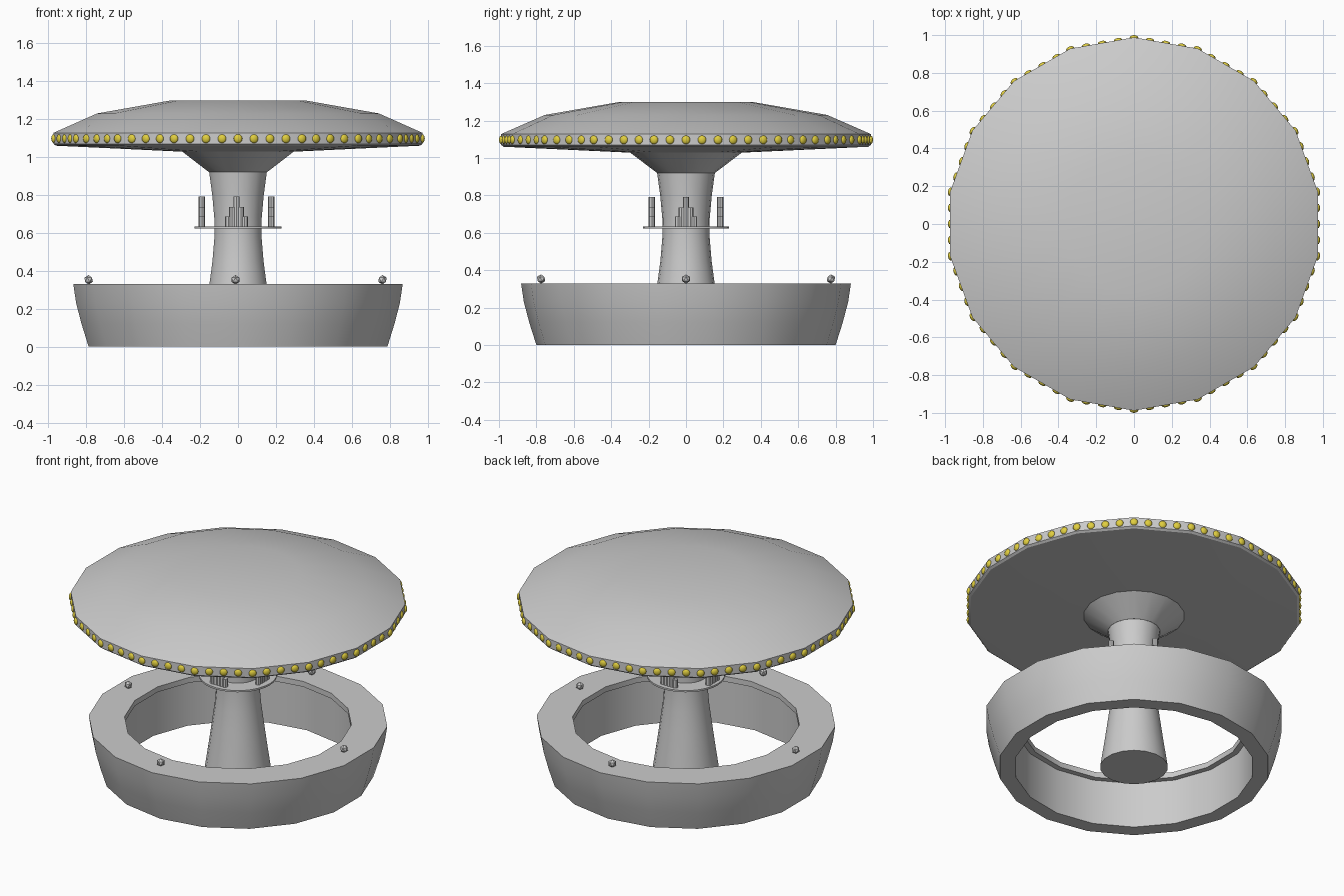
import bpy, bmesh, math
from mathutils import Matrix, Vector

if "Cube" in bpy.data.objects:
    bpy.data.objects.remove(bpy.data.objects["Cube"])

SIDES = 18


def finish(name, bm, smooth=35, mat=None):
    bmesh.ops.recalc_face_normals(bm, faces=bm.faces)
    mesh = bpy.data.meshes.new(name)
    bm.to_mesh(mesh)
    bm.free()
    obj = bpy.data.objects.new(name, mesh)
    bpy.context.collection.objects.link(obj)
    if mat:
        mesh.materials.append(mat)
    if smooth:
        bpy.ops.object.select_all(action='DESELECT')
        obj.select_set(True)
        bpy.context.view_layer.objects.active = obj
        bpy.ops.object.shade_smooth_by_angle(angle=math.radians(smooth))
    return obj


def lathe(name, profile, sides=SIDES, closed=False, smooth=35):
    """Revolve (radius, z) points around z, with a corner on the y axis."""
    bm = bmesh.new()
    rings = []
    for r, z in profile:
        rings.append([bm.verts.new((r * math.sin(math.tau * i / sides),
                                    r * math.cos(math.tau * i / sides), z))
                      for i in range(sides)])
    pairs = list(zip(rings, rings[1:]))
    if closed:
        pairs.append((rings[-1], rings[0]))
    for a, b in pairs:
        for i in range(sides):
            j = (i + 1) % sides
            bm.faces.new((a[i], a[j], b[j], b[i]))
    if not closed:
        bm.faces.new(rings[0])
        bm.faces.new(rings[-1])
    return finish(name, bm, smooth)


# Ring counter with an overhanging inner lip
lathe("counter", [(0.80, 0), (0.838, 0.12), (0.867, 0.23), (0.882, 0.33),
                  (0.67, 0.33), (0.67, 0.295), (0.705, 0.295), (0.705, 0)],
      closed=True, smooth=30)

# Central column, waisted in the middle
lathe("column", [(0.20, 0), (0.175, 0.17), (0.153, 0.33), (0.137, 0.45),
                 (0.126, 0.58), (0.127, 0.68), (0.138, 0.80), (0.155, 0.925)])

# Flared collar under the canopy
lathe("collar", [(0.155, 0.92), (0.30, 1.03)])

# Canopy
lathe("canopy", [(0.29, 1.028), (0.975, 1.06), (0.988, 1.07), (0.988, 1.128),
                 (0.755, 1.23), (0.365, 1.298)])

# Bottle shelf
lathe("bottle_shelf", [(0.229, 0.622), (0.229, 0.633)], sides=32)

# Yellow bulbs along the canopy rim, four per side
yellow = bpy.data.materials.new("bulb_yellow")
yellow.diffuse_color = (0.75, 0.62, 0.05, 1)
yellow.use_nodes = True
yellow.node_tree.nodes["Principled BSDF"].inputs["Base Color"].default_value = yellow.diffuse_color
corners = [Vector((math.sin(math.tau * i / SIDES), math.cos(math.tau * i / SIDES), 0))
           * 0.987 for i in range(SIDES)]
bm = bmesh.new()
for i, a in enumerate(corners):
    b = corners[(i + 1) % SIDES]
    for k in range(4):
        p = a.lerp(b, k / 4)
        d = a if k == 0 else a + b
        m = (Matrix.Translation((p.x, p.y, 1.097))
             @ Matrix.Rotation(math.atan2(d.y, d.x), 4, 'Z')
             @ Matrix.Diagonal((0.013, 0.023, 0.023, 1)))
        bmesh.ops.create_uvsphere(bm, u_segments=12, v_segments=8, radius=1, matrix=m)
finish("rim_bulbs", bm, 60, yellow)

# Four stepped bottle groups and four small counter balls
bottles, balls = bmesh.new(), bmesh.new()
for q in range(4):
    turn = Matrix.Rotation(q * math.pi / 2, 4, 'Z')
    for off, h in ((0, 0.16), (-0.023, 0.105), (0.023, 0.105),
                   (-0.043, 0.055), (0.043, 0.055)):
        m = (Matrix.Translation((-0.008, 0, 0)) @ turn
             @ Matrix.Translation((0.183, off, 0.631 + h / 2)))
        bmesh.ops.create_cone(bottles, cap_ends=True, segments=8, radius1=0.017,
                              radius2=0.017, depth=h, matrix=m)
    m = (Matrix.Translation((-0.013, 0, 0)) @ turn
         @ Matrix.Translation((0.775, 0, 0.353)))
    bmesh.ops.create_icosphere(balls, subdivisions=1, radius=0.025, matrix=m)
finish("bottles", bottles, 0)
finish("counter_balls", balls, 0)
